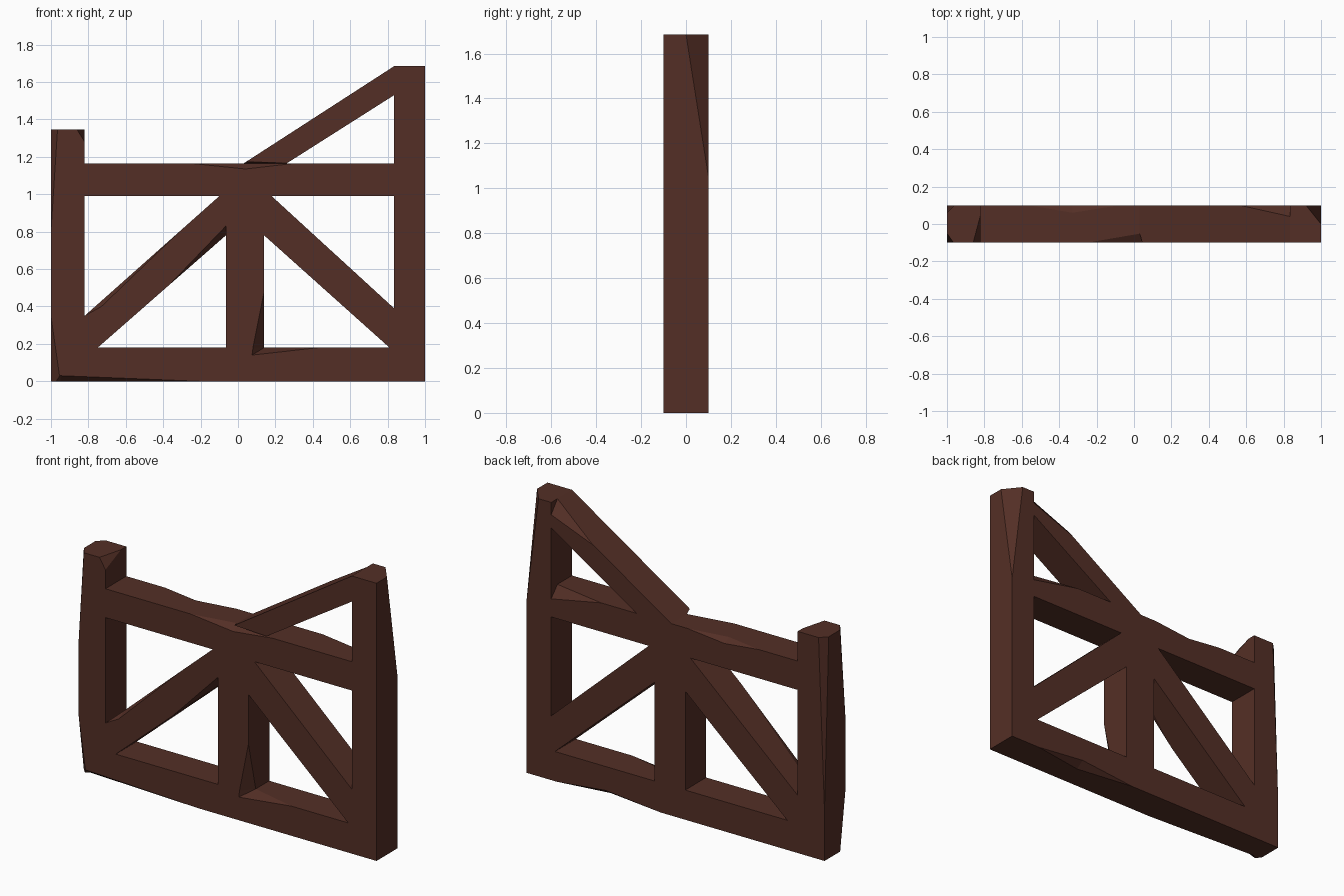
import bpy
import bmesh
from mathutils import Vector

if "Cube" in bpy.data.objects:
    bpy.data.objects.remove(bpy.data.objects["Cube"])

HALF = 0.1  # half the timber thickness
F, B = -HALF, HALF

wood = bpy.data.materials.new("dark_brown_wood")
wood.use_nodes = True
colour = (0.088, 0.028, 0.019, 1)
wood.diffuse_color = colour
bsdf = next(n for n in wood.node_tree.nodes if n.type == "BSDF_PRINCIPLED")
bsdf.inputs["Base Color"].default_value = colour
bsdf.inputs["Roughness"].default_value = 0.9


def make_object(name, bm):
    bmesh.ops.recalc_face_normals(bm, faces=bm.faces[:])
    mesh = bpy.data.meshes.new(name)
    bm.to_mesh(mesh)
    bm.free()
    mesh.materials.append(wood)
    obj = bpy.data.objects.new(name, mesh)
    bpy.context.collection.objects.link(obj)
    return obj


def timber(name, outline):
    """Extrude a front outline of (x, z) points through the thickness."""
    bm = bmesh.new()
    face = bm.faces.new([bm.verts.new((x, F, z)) for x, z in outline])
    ext = bmesh.ops.extrude_face_region(bm, geom=[face])
    moved = [v for v in ext["geom"] if isinstance(v, bmesh.types.BMVert)]
    bmesh.ops.translate(bm, verts=moved, vec=(0, 2 * HALF, 0))
    return make_object(name, bm)


def box(name, x0, x1, z0, z1):
    return timber(name, [(x0, z0), (x1, z0), (x1, z1), (x0, z1)])


def mean(points):
    return sum((Vector(p) for p in points), Vector()) / len(points)


def chip(parts, cut, outer):
    """Carve a flat-sided chip: cut points lie in the wood, outer points on its edge."""
    apex = 2 * mean(outer) - mean(cut)
    bm = bmesh.new()
    for p in [*cut, *outer, apex]:
        bm.verts.new(p)
    bmesh.ops.convex_hull(bm, input=bm.verts[:])
    cutter = make_object("chip_cutter", bm)
    cutter.hide_render = True
    for part in parts:
        mod = part.modifiers.new("chip", "BOOLEAN")
        mod.operation = "DIFFERENCE"
        mod.solver = "EXACT"
        mod.object = cutter
        bpy.context.view_layer.objects.active = part
        bpy.ops.object.modifier_apply(modifier=mod.name)
    bpy.data.objects.remove(cutter)


# Posts and rails
short_post = box("short_post", -1, -0.82, 0, 1.345)
tall_post = box("tall_post", 0.835, 1, 0, 1.685)
bottom_rail = box("bottom_rail", -0.82, 0.835, 0, 0.18)
top_rail = box("top_rail", -0.82, 0.835, 0.99, 1.165)
middle_post = box("middle_post", -0.065, 0.14, 0.18, 0.99)

# Diagonal braces, mitred against posts and rails
right_brace = timber("right_lower_brace", [
    (-0.82, 0.18), (-0.75, 0.18), (-0.065, 0.78), (-0.065, 0.99), (-0.1, 0.99), (-0.82, 0.35)])
left_brace = timber("left_lower_brace", [
    (0.835, 0.18), (0.81, 0.18), (0.14, 0.78), (0.14, 0.99), (0.18, 0.99), (0.835, 0.39)])
upper_brace = timber("upper_brace", [
    (0.03, 1.165), (0.26, 1.165), (0.835, 1.53), (0.835, 1.685)])

# Worn corners of the tall post and the brace beside it
chip([tall_post], [(1, 0, 1.685), (0.92, B, 1.685), (1, B, 1.05)], [(1, B, 1.685)])
chip([upper_brace], [(0.835, B, 1.61), (0.835, 0.04, 1.685), (0.55, B, 1.5)], [(0.835, B, 1.685)])

# Worn corners of the short post
chip([short_post], [(-1, -0.05, 1.345), (-0.965, F, 1.345), (-1, F, 0.8)], [(-1, F, 1.345)])
chip([short_post], [(-0.86, F, 1.345), (-0.82, 0.05, 1.345), (-0.82, F, 1.28)], [(-0.82, F, 1.345)])
chip([short_post], [(-0.96, B, 1.345), (-1, 0.06, 1.345), (-1, B, 0.3)], [(-1, B, 1.345)])
chip([short_post], [(-0.95, F, 0), (-1, -0.05, 0), (-1, F, 0.35)], [(-1, F, 0)])

# Dents along the rails
chip([top_rail, upper_brace], [(0.04, -0.05, 1.165), (0.04, F, 1.135)],
     [(-0.25, F, 1.165), (0.3, F, 1.165)])
chip([top_rail], [(-0.33, 0.06, 1.165), (-0.33, B, 1.14)], [(-0.56, B, 1.165), (-0.08, B, 1.165)])
chip([top_rail], [(0.835, 0.04, 1.165), (0.835, B, 1.1), (0.5, B, 1.165)], [(0.835, B, 1.165)])
chip([bottom_rail, short_post], [(-0.95, F, 0.03), (-0.95, -0.06, 0)], [(-1, F, 0), (-0.2, F, 0)])
chip([bottom_rail], [(0.47, B, 0.035), (0.47, 0.05, 0)], [(0.8, B, 0), (0.1, B, 0)])

# Split at the foot of the middle post
chip([middle_post], [(0.08, F, 0.18), (0.14, -0.03, 0.18), (0.14, F, 0.48)], [(0.14, F, 0.18)])
chip([bottom_rail], [(0.075, F, 0.14), (0.14, -0.03, 0.18)], [(0.08, F, 0.18), (0.43, F, 0.18)])

# Worn edges of the right lower brace
chip([right_brace], [(-0.065, F, 0.83), (-0.37, F, 0.513), (-0.065, -0.03, 0.78)], [(-0.065, F, 0.78)])
chip([right_brace], [(-0.73, F, 0.4), (-0.73, -0.05, 0.43)], [(-0.82, F, 0.35), (-0.3, F, 0.812)])
